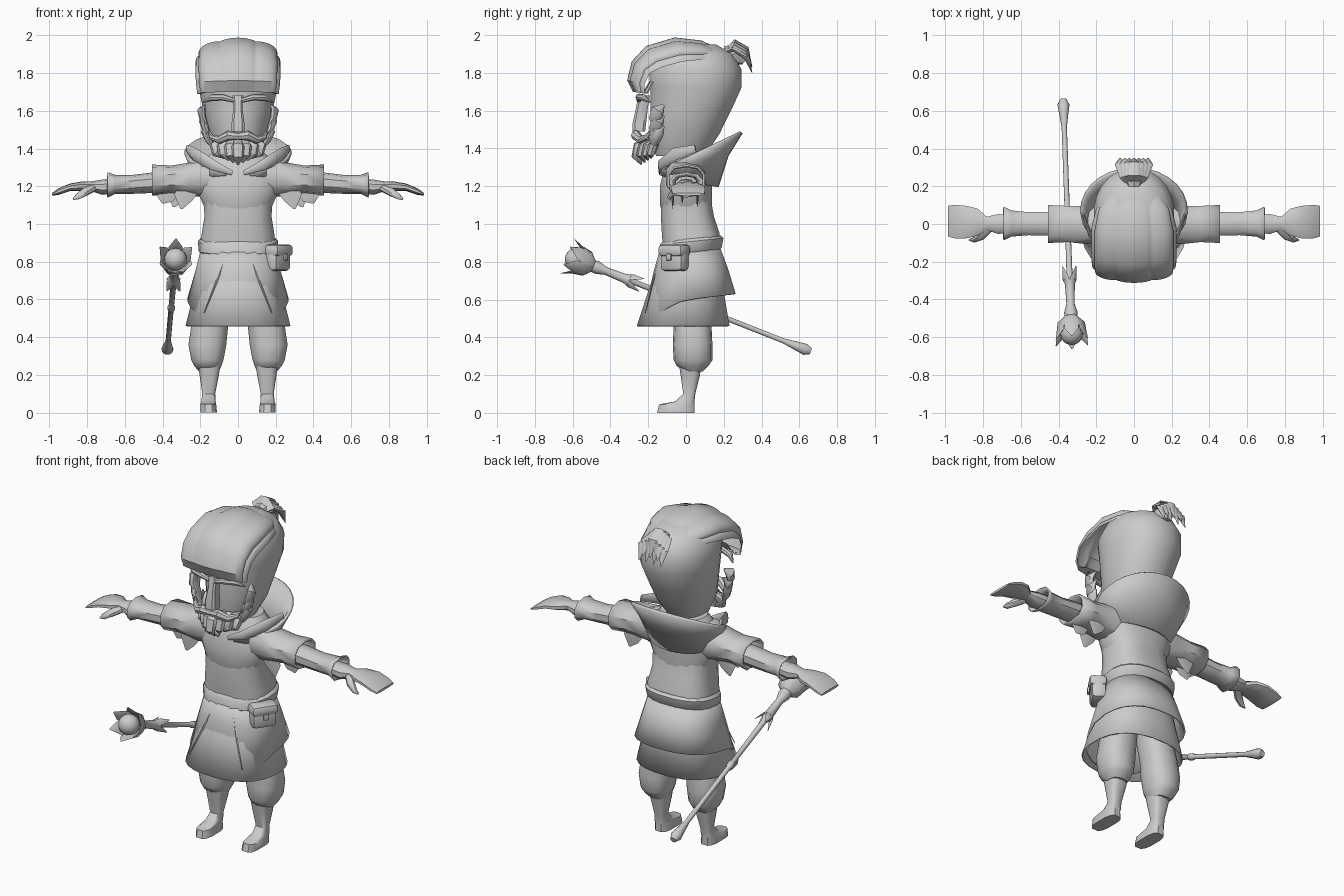
import bpy, bmesh, math
from math import sin, cos, pi
from mathutils import Vector, Matrix

if "Cube" in bpy.data.objects:
    bpy.data.objects.remove(bpy.data.objects["Cube"])

grey = bpy.data.materials.new("plain_grey")
grey.use_nodes = True
grey.diffuse_color = (0.6, 0.6, 0.6, 1)
grey.node_tree.nodes["Principled BSDF"].inputs["Base Color"].default_value = (0.6, 0.6, 0.6, 1)


def finish(name, bm, angle=40, thick=0):
    bmesh.ops.recalc_face_normals(bm, faces=bm.faces)
    me = bpy.data.meshes.new(name)
    bm.to_mesh(me)
    bm.free()
    ob = bpy.data.objects.new(name, me)
    bpy.context.collection.objects.link(ob)
    me.materials.append(grey)
    if thick:
        ob.modifiers.new("thickness", "SOLIDIFY").thickness = thick
    bpy.ops.object.select_all(action="DESELECT")
    ob.select_set(True)
    bpy.context.view_layer.objects.active = ob
    bpy.ops.object.shade_smooth_by_angle(angle=math.radians(angle))
    return ob


def loft(name, rings, caps=(True, True), closed=True, **kw):
    """Skin a list of equally long rings of points."""
    bm = bmesh.new()
    vs = [[bm.verts.new(p) for p in r] for r in rings]
    n = len(vs[0])
    for a, b in zip(vs, vs[1:]):
        for i in range(n if closed else n - 1):
            j = (i + 1) % n
            bm.faces.new((a[i], a[j], b[j], b[i]))
    for use, ring in zip(caps, (vs[0], vs[-1])):
        if use:
            bm.faces.new(ring)
    return finish(name, bm, **kw)


def body(name, rows, axis="z", n=14, power=2.4, side=1, tilt=None, **kw):
    """Rounded sections: (position, min, max, min, max) along an axis."""
    rings = []
    for t, a0, a1, b0, b1 in rows:
        ring = []
        for i in range(n):
            a = 2 * pi * (i + 0.5) / n
            c, s = cos(a), sin(a)
            u = (a0 + a1) / 2 + (a1 - a0) / 2 * math.copysign(abs(c) ** (2 / power), c)
            v = (b0 + b1) / 2 + (b1 - b0) / 2 * math.copysign(abs(s) ** (2 / power), s)
            p = Vector((u, v, t) if axis == "z" else (t, u, v))
            if tilt:
                p.z += tilt(p)
            p.x *= side
            ring.append(p)
        rings.append(ring)
    return loft(name, rings, **kw)


def strand(name, path, radii, flat=1.0, wide=(1, 0, 0), n=8, **kw):
    """Tapered strand along a path, squashed across its width direction."""
    pts = [Vector(p) for p in path]
    rings = []
    for i, p in enumerate(pts):
        t = (pts[min(i + 1, len(pts) - 1)] - pts[max(i - 1, 0)]).normalized()
        w = Vector(wide)
        w = (w - t * w.dot(t)).normalized()
        m = t.cross(w)
        rings.append([p + radii[i] * (w * cos(2 * pi * k / n) + m * flat * sin(2 * pi * k / n))
                      for k in range(n)])
    return loft(name, rings, **kw)


# Head
body("head", [(1.36, -.1, .1, -.16, .1), (1.48, -.16, .16, -.19, .18), (1.6, -.185, .185, -.19, .24),
              (1.72, -.21, .21, -.19, .295), (1.82, -.215, .215, -.2, .295), (1.9, -.18, .18, -.15, .25),
              (1.95, -.1, .1, -.1, .16)], n=24, power=2.1)

# Turban: a lobed hood, rows of (ridge y, ridge z, edge y, edge z, half width)
hood = [(-.19, 1.76, -.17, 1.75, .17), (-.22, 1.71, -.2, 1.69, .19), (-.28, 1.7, -.22, 1.69, .215),
        (-.31, 1.76, -.22, 1.74, .222), (-.285, 1.86, -.19, 1.8, .225), (-.21, 1.94, -.13, 1.83, .225),
        (-.06, 1.985, -.02, 1.86, .225), (.08, 1.97, .08, 1.87, .2), (.19, 1.92, .18, 1.86, .13),
        (.26, 1.86, .24, 1.83, .03)]
rings = []
for y, z, ey, ez, w in hood:
    ring = []
    for i in range(57):
        a = -pi / 2 + pi * i / 56
        bump = 0.94 + 0.08 * abs(cos(3.5 * a)) ** 0.7
        c = max(cos(a), 0) ** 0.8
        ring.append((w * sin(a) * bump, ey + (y - ey) * c * bump, ez + (z - ez) * c * bump))
    rings.append(ring)
loft("turban", rings, caps=(False, False), closed=False, angle=35)

# Tuft at the back of the turban
for i in range(7):
    a = (i - 3) / 3
    strand("tuft_leaf", [(0, .2, 1.9), (a * .045, .26, 1.965 - .04 * abs(a)),
                         (a * .07, .32, 1.93 - .05 * abs(a)), (a * .075, .35, 1.8 + .03 * (i % 2))],
           [.02, .035, .032, .003], flat=.4)
strand("tuft_knot", [(0, .2, 1.9), (0, .26, 1.9), (0, .31, 1.86)], [.04, .06, .02])

# Nose and facial hair
body("nose", [(1.49, -.036, .036, -.285, -.215), (1.53, -.036, .036, -.285, -.21),
              (1.62, -.024, .024, -.265, -.2), (1.68, -.03, .03, -.255, -.19)], n=8, power=4)
for s in (1, -1):
    strand("eyebrow", [(s * .02, -.25, 1.655), (s * .08, -.25, 1.672), (s * .14, -.225, 1.67),
                       (s * .185, -.19, 1.645)], [.012, .018, .018, .004], wide=(0, 0, 1))
    strand("moustache", [(0, -.265, 1.465), (s * .05, -.265, 1.47), (s * .1, -.24, 1.445),
                         (s * .14, -.21, 1.46), (s * .155, -.19, 1.495)],
           [.02, .027, .022, .015, .003], wide=(0, 0, 1))
    for k in range(3):
        z = 1.6 - k * .055
        strand("sideburn_curl", [(s * .175, -.12, z + .03), (s * (.195 - k * .01), -.15, z),
                                 (s * (.185 - k * .015), -.165, z - .045), (s * (.155 - k * .012), -.175, z - .09)],
               [.008, .036, .032, .004], flat=.6, wide=(0, 1, 0))
for i in range(7):
    u = (i - 3) / 3
    b = abs(u)
    strand("beard_lock", [(u * .085, -.19 + .03 * b, 1.44), (u * .12, -.255 + .08 * b, 1.41),
                          (u * .11, -.265 + .08 * b, 1.36 + .02 * b), (u * .07, -.235 + .05 * b, 1.315 + .035 * b)],
           [.025, .034, .03, .006], flat=.8)

# Collar, open at the front and high at the back
rows = [[], [], []]
for i in range(25):
    a = 0.3 + (2 * pi - 0.6) * i / 24
    f = (1 - cos(a)) / 2
    x, y = sin(a), -cos(a)
    rows[0].append((x * .2, .015 + y * .14, 1.26 - .06 * f))
    rows[1].append((x * .25, .04 + y * .17, 1.3 + .07 * f))
    rows[2].append((x * .27, .075 + y * .21, 1.29 + .2 * f))
loft("collar", rows, caps=(False, False), closed=False, thick=.018)
for s in (1, -1):
    strand("lapel", [(s * .03, -.14, 1.27), (s * .13, -.14, 1.31), (s * .23, -.06, 1.37), (s * .27, .05, 1.4)],
           [.012, .028, .035, .02], flat=.35, wide=(0, 0, 1))

# Tunic and vest
body("tunic", [(1.0, -.15, .15, -.1, .13), (1.1, -.185, .185, -.14, .14), (1.2, -.23, .23, -.14, .14),
               (1.3, -.22, .22, -.115, .14), (1.38, -.14, .14, -.08, .12)], n=20)
body("vest", [(.89, -.2, .2, -.125, .185), (.95, -.195, .195, -.13, .18), (1.04, -.18, .18, -.135, .15),
              (1.12, -.185, .185, -.132, .135)], n=16, power=2.8,
     tilt=lambda p: -.02 * (1 - abs(p.x) / .2) if p.z > 1.1 and p.y < 0 else 0)

# Belt
body("belt", [(.855, -.195, .195, -.135, .175), (.87, -.21, .21, -.145, .19), (.92, -.215, .215, -.14, .2),
              (.935, -.2, .2, -.125, .185)], n=20, tilt=lambda p: -.015 + p.y * .1)

# Layered skirt, the upper hem dropping toward the front
body("skirt", [(.87, -.185, .185, -.125, .17), (.68, -.225, .225, -.19, .195), (.46, -.28, .28, -.262, .232)],
     n=24, caps=(True, False), thick=.008)
body("overskirt", [(.88, -.195, .195, -.135, .18), (.76, -.225, .225, -.17, .225),
                   (.62, -.27, .27, -.235, .265)], n=24, caps=(False, False), thick=.01,
     tilt=lambda p: (-.13 * max(0, -p.y / .235) ** 1.3 + .03 * max(0, p.y / .26) - .02) if p.z < .7 else 0)
for s in (1, -1):
    strand("skirt_fold", [(s * .075, -.145, .8), (s * .12, -.18, .68), (s * .18, -.215, .53)],
           [.006, .006, .003], flat=.8, n=4)

for s in (1, -1):
    # Sleeves and forearms
    body("upper_sleeve", [(.15, -.11, .11, 1.14, 1.36), (.26, -.11, .1, 1.15, 1.325), (.35, -.1, .1, 1.16, 1.31),
                          (.455, -.105, .105, 1.15, 1.315)], axis="x", side=s, n=10, caps=(True, False), thick=.01)
    body("forearm_sleeve", [(.36, -.06, .06, 1.18, 1.27), (.44, -.065, .065, 1.165, 1.275),
                            (.56, -.062, .065, 1.16, 1.26), (.65, -.07, .075, 1.16, 1.26),
                            (.69, -.09, .095, 1.14, 1.275)], axis="x", side=s, n=10, caps=(True, False), thick=.008)
    # Pointed flaps hanging beneath the sleeve
    for x, y, z in ((.3, -.07, 1.08), (.34, .06, 1.09), (.4, -.02, 1.11)):
        strand("sleeve_flap", [(s * (x - .04), y, 1.2), (s * (x - .01), y, 1.14), (s * x, y, z)],
               [.06, .05, .006], flat=.15, n=4)
    # Mitten hand and thumb
    body("hand", [(.6, -.045, .045, 1.17, 1.24), (.72, -.055, .055, 1.155, 1.235), (.78, -.035, .04, 1.175, 1.225),
                  (.83, -.065, .085, 1.175, 1.225), (.89, -.08, .1, 1.175, 1.215), (.95, -.08, .105, 1.155, 1.19),
                  (.985, -.07, .1, 1.15, 1.165)], axis="x", side=s, n=10)
    strand("thumb", [(s * .77, -.025, 1.19), (s * .81, -.065, 1.17), (s * .85, -.085, 1.145), (s * .875, -.085, 1.13)],
           [.024, .024, .017, .004], flat=.8)
    # Baggy breeches and boots
    body("breeches", [(.62, .02, .22, -.07, .12), (.46, .05, .25, -.065, .135), (.36, .06, .265, -.07, .14),
                      (.28, .075, .25, -.065, .14), (.25, .085, .235, -.05, .12), (.22, .1, .21, -.01, .09)], side=s)
    body("boot", [(.27, .09, .215, -.04, .085), (.2, .1, .205, -.03, .075), (.1, .12, .19, -.015, .05),
                  (.06, .118, .195, -.06, .046), (.045, .115, .2, -.145, .046), (0, .11, .2, -.155, .046)],
         side=s, n=12, power=3.2)


# Belt pouch with flap and clasp, turned to the front left
def box(name, size, place, bevel):
    bm = bmesh.new()
    bmesh.ops.create_cube(bm, size=1)
    bmesh.ops.scale(bm, vec=size, verts=bm.verts)
    bmesh.ops.bevel(bm, geom=bm.edges[:], offset=bevel, segments=2, affect="EDGES", profile=.5)
    turn = Matrix.Translation((.21, -.06, .82)) @ Matrix.Rotation(math.radians(55), 4, "Z")
    bmesh.ops.transform(bm, matrix=turn @ Matrix.Translation(place), verts=bm.verts)
    finish(name, bm)


box("pouch", (.145, .085, .12), (0, 0, -.01), .025)
box("pouch_flap", (.155, .1, .065), (0, -.004, .04), .022)
box("pouch_clasp", (.03, .012, .035), (0, -.054, .005), .004)

# Staff, leaning from low behind to high in front
tip, tail = Vector((-.33, -.6, .82)), Vector((-.375, .66, .325))
along = (tail - tip).normalized()
length = (tail - tip).length
out_a = along.cross(Vector((1, 0, 0))).normalized()
out_b = along.cross(out_a)


def at(d, r=0, a=0):
    return tip + along * d + (out_a * cos(a) + out_b * sin(a)) * r


strand("staff_shaft", [at(d) for d in (.08, .14, .19, .3, .32, .36, .7, .71, .74, .75, 1.2, 1.27, length - .03, length)],
       [.03, .036, .022, .026, .034, .016, .014, .02, .02, .014, .014, .024, .032, .018], n=10)
bm = bmesh.new()
bmesh.ops.create_uvsphere(bm, u_segments=16, v_segments=10, radius=.06,
                          matrix=Matrix.Translation(at(.02)))
finish("staff_orb", bm)
for k in range(6):
    a = 2 * pi * k / 6
    strand("staff_petal", [at(.13, .015, a), at(.08, .06, a), at(.02, .072, a), at(-.03, .098, a)],
           [.015, .042, .036, .003], flat=.2, wide=out_b * cos(a) - out_a * sin(a))
for k in range(4):
    a = 2 * pi * (k + .5) / 4
    strand("staff_leaf", [at(.28, .015, a), at(.33, .03, a), at(.39, .05, a)],
           [.01, .022, .003], flat=.25, wide=out_b * cos(a) - out_a * sin(a))
